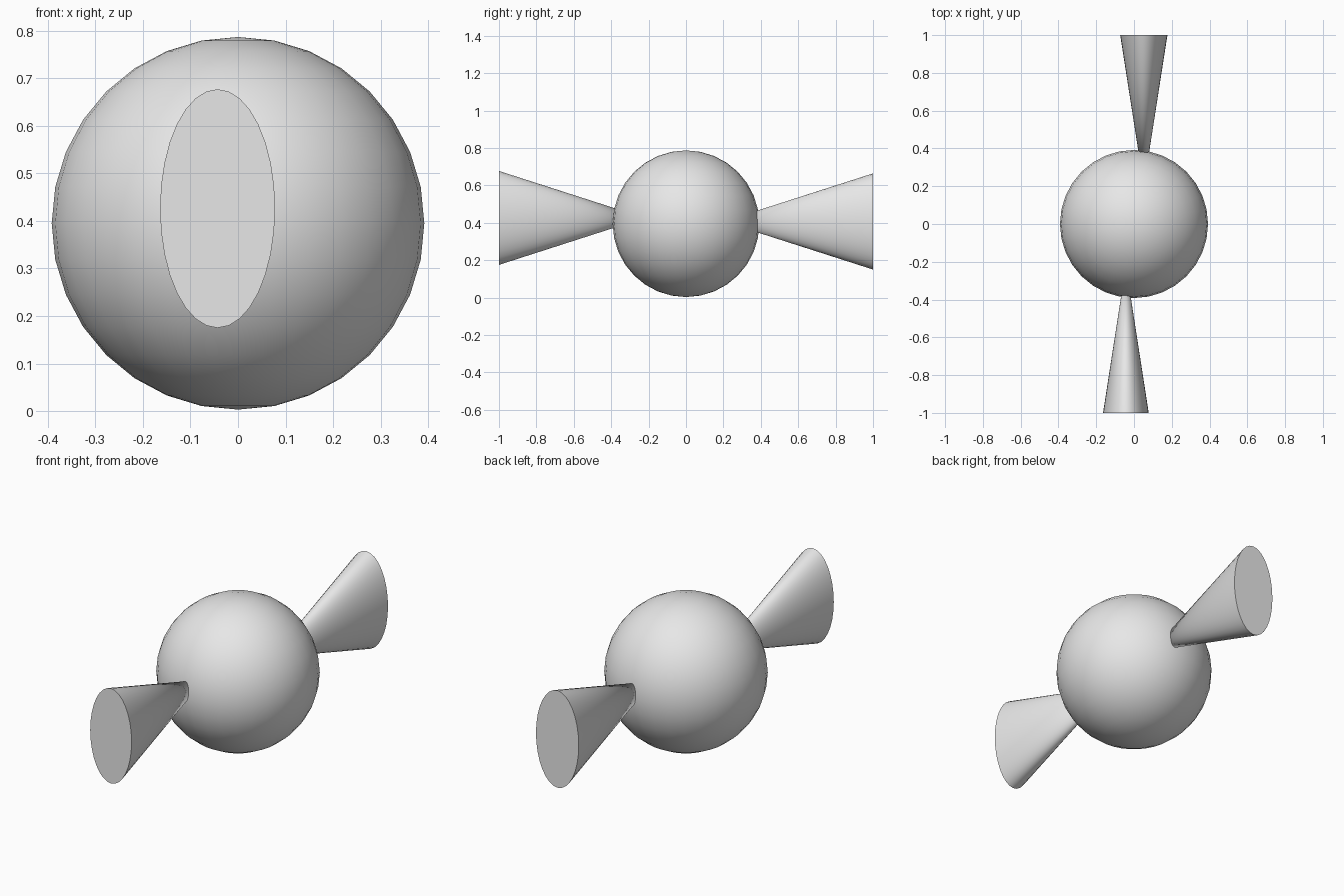
import bpy
import math

cube = bpy.data.objects.get("Cube")
if cube:
    bpy.data.objects.remove(cube, do_unlink=True)

grey = bpy.data.materials.new("light grey")
grey.use_nodes = True
colour = (0.8, 0.8, 0.8, 1)
grey.diffuse_color = colour
grey.node_tree.nodes["Principled BSDF"].inputs["Base Color"].default_value = colour


def finish(name):
    ob = bpy.context.object
    ob.name = name
    ob.data.materials.append(grey)
    bpy.ops.object.shade_smooth_by_angle(angle=math.radians(40))
    return ob


def flared_cone(name, side, x, z, rx, rz, tip_y):
    """Elliptical cone, flat end outward at y = side, tip inside the ball."""
    depth = 1 - tip_y
    bpy.ops.mesh.primitive_cone_add(
        vertices=32, radius1=1, radius2=0, depth=depth,
        location=(x, side * (1 + tip_y) / 2, z),
        rotation=(-side * -math.pi / 2, 0, 0))
    ob = finish(name)
    ob.scale = (rx, rz, 1)


# Central ball
bpy.ops.mesh.primitive_uv_sphere_add(segments=32, ring_count=16,
                                     radius=0.392, location=(0, 0, 0.395))
finish("ball")

# Front and back cones
flared_cone("front_cone", -1, -0.043, 0.426, 0.121, 0.251, 0.22)
flared_cone("back_cone", 1, 0.052, 0.407, 0.125, 0.257, 0.2)
